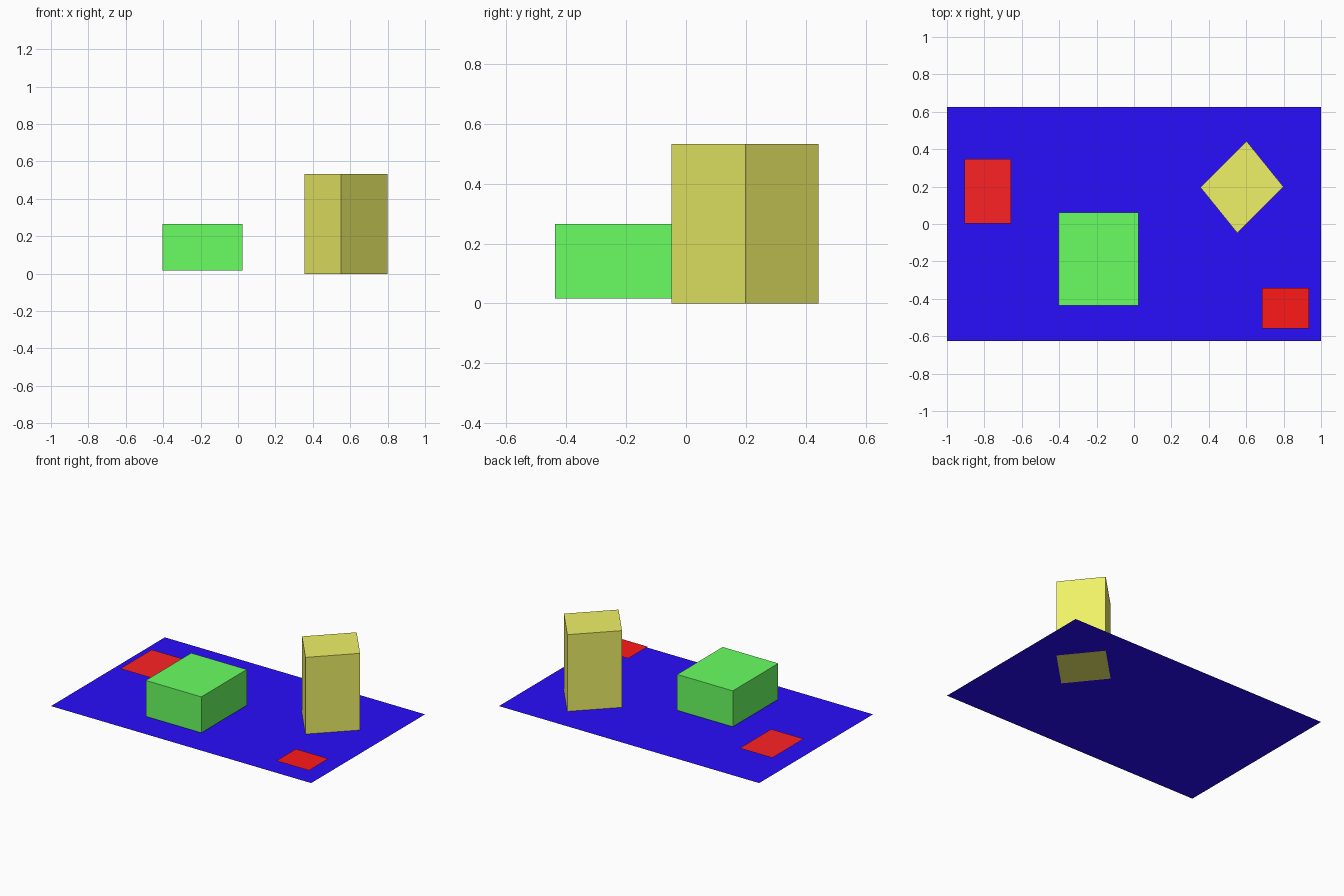
import bpy, bmesh

if "Cube" in bpy.data.objects:
    bpy.data.objects.remove(bpy.data.objects["Cube"])


def material(name, rgb):
    mat = bpy.data.materials.new(name)
    mat.diffuse_color = (*rgb, 1.0)
    mat.use_nodes = True
    mat.node_tree.nodes["Principled BSDF"].inputs["Base Color"].default_value = mat.diffuse_color
    return mat


def rectangle(x0, x1, y0, y1):
    return [(x0, y0), (x1, y0), (x1, y1), (x0, y1)]


def slab(name, outline, z, height, mat):
    """Flat sheet from an outline, raised to a closed block if height > 0."""
    bm = bmesh.new()
    face = bm.faces.new([bm.verts.new((x, y, z)) for x, y in outline])
    if height:
        top = bmesh.ops.extrude_face_region(bm, geom=[face], use_keep_orig=True)
        verts = [v for v in top["geom"] if isinstance(v, bmesh.types.BMVert)]
        bmesh.ops.translate(bm, verts=verts, vec=(0, 0, height))
        bmesh.ops.recalc_face_normals(bm, faces=bm.faces)
    mesh = bpy.data.meshes.new(name)
    bm.to_mesh(mesh)
    bm.free()
    mesh.materials.append(mat)
    obj = bpy.data.objects.new(name, mesh)
    bpy.context.collection.objects.link(obj)
    return obj


blue = material("blue", (0.022, 0.004, 0.97))
soft_red = material("soft_red", (0.99, 0.016, 0.018))
red = material("red", (1.0, 0.009, 0.009))
green = material("green", (0.144, 1.0, 0.122))
yellow = material("yellow", (0.863, 0.88, 0.136))

# Ground sheet
slab("floor", rectangle(-1, 1, -0.625, 0.625), 0, 0, blue)

# Thin red patches hovering just above the floor
slab("left_patch", rectangle(-0.907, -0.657, 0.003, 0.348), 0.045, 0, soft_red)
slab("right_patch", rectangle(0.685, 0.936, -0.558, -0.343), 0.045, 0, red)

# Low green block
slab("low_block", rectangle(-0.403, 0.024, -0.437, 0.062), 0.016, 0.25, green)

# Tall turned block, slightly skewed in plan
slab("tall_block", [(0.552, -0.048), (0.799, 0.199), (0.602, 0.443), (0.355, 0.196)],
     -0.0005, 0.5335, yellow)
